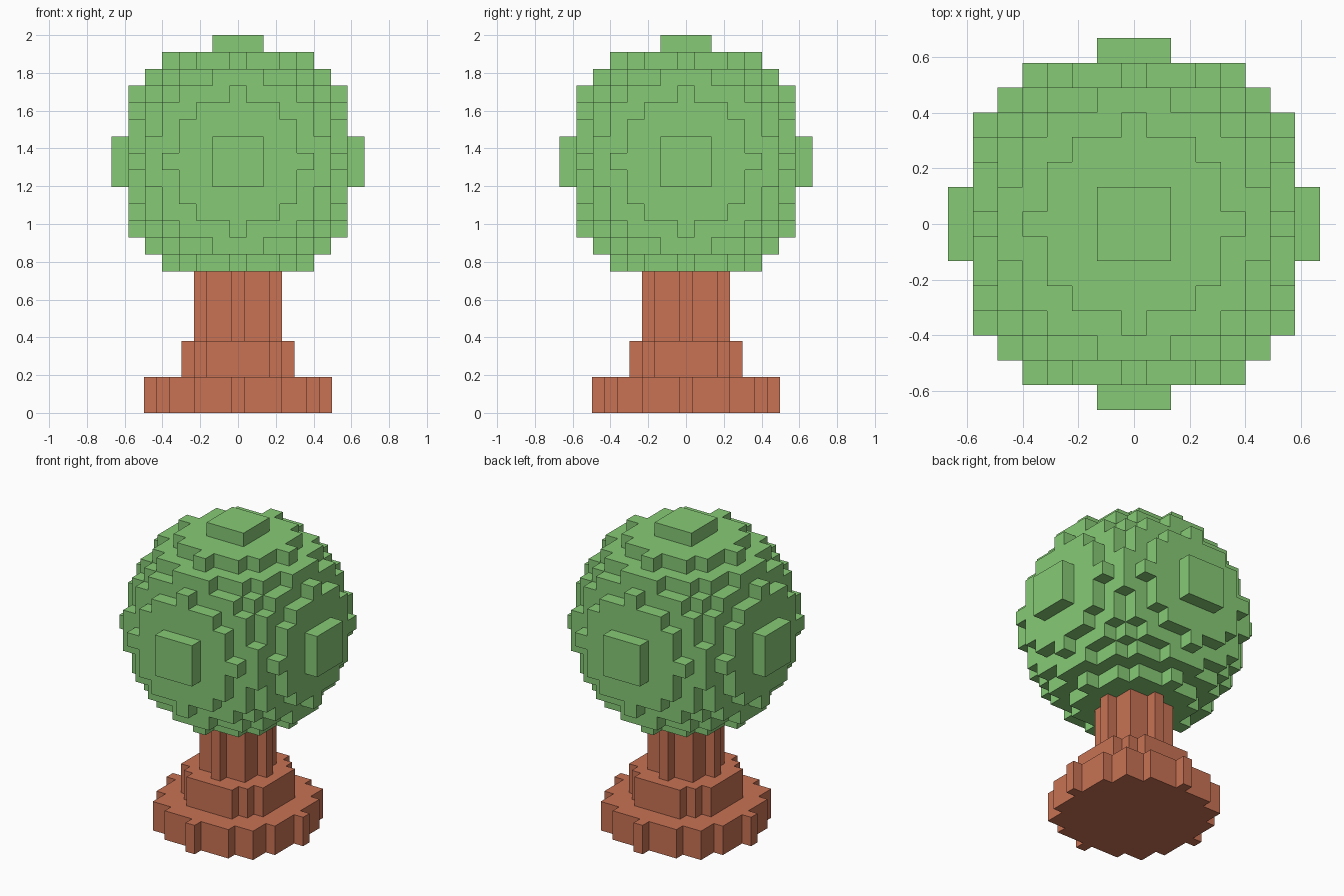
import bpy, bmesh
from mathutils import Vector

if "Cube" in bpy.data.objects:
    bpy.data.objects.remove(bpy.data.objects["Cube"])


def material(name, rgb):
    m = bpy.data.materials.new(name)
    m.diffuse_color = (*rgb, 1)
    m.use_nodes = True
    m.node_tree.nodes["Principled BSDF"].inputs["Base Color"].default_value = m.diffuse_color
    return m


def voxel_part(name, filled, cell, centre, mat):
    """Build the outer skin of a set of integer cells, each of size cell."""
    bm = bmesh.new()
    for c in filled:
        for axis in range(3):
            for s in (-1, 1):
                n = list(c)
                n[axis] += s
                if tuple(n) in filled:
                    continue
                b, d = (axis + 1) % 3, (axis + 2) % 3
                quad = []
                for p, q in ((-1, -1), (1, -1), (1, 1), (-1, 1)):
                    v = [0, 0, 0]
                    v[axis], v[b], v[d] = s, p, q
                    quad.append(Vector([centre[i] + (c[i] + v[i] / 2) * cell[i]
                                        for i in range(3)]))
                if s < 0:
                    quad.reverse()
                bm.faces.new([bm.verts.new(v) for v in quad])
    bmesh.ops.remove_doubles(bm, verts=bm.verts, dist=1e-4)
    me = bpy.data.meshes.new(name)
    bm.to_mesh(me)
    bm.free()
    me.materials.append(mat)
    ob = bpy.data.objects.new(name, me)
    bpy.context.collection.objects.link(ob)
    return ob


def disc(n, r2):
    span = range(-n, n + 1)
    return {(i, j, 0) for i in span for j in span if i * i + j * j <= r2}


leaf = material("leaf_green", (0.24, 0.59, 0.18))
bark = material("bark_brown", (0.58, 0.17, 0.09))

# Ball-shaped crown of blocks
span = range(-7, 8)
ball = {(i, j, k) for i in span for j in span for k in span
        if i * i + j * j + k * k <= 52}
S = 1.34 / 15
voxel_part("crown", ball, (S, S, S), (0, 0, 1.33), leaf)

# Stepped trunk: wide foot with a single-block bump on each side, collar, stem
U = 0.0663
foot = {c for c in disc(7, 50) if sorted((abs(c[0]), abs(c[1]))) != [1, 7]}
for name, cells, z0, z1 in (("trunk_foot", foot, 0, 0.19),
                            ("trunk_collar", disc(4, 20), 0.19, 0.38),
                            ("trunk_stem", disc(3, 9), 0.38, 0.76)):
    voxel_part(name, cells, (U, U, z1 - z0), (0, 0, (z0 + z1) / 2), bark)
